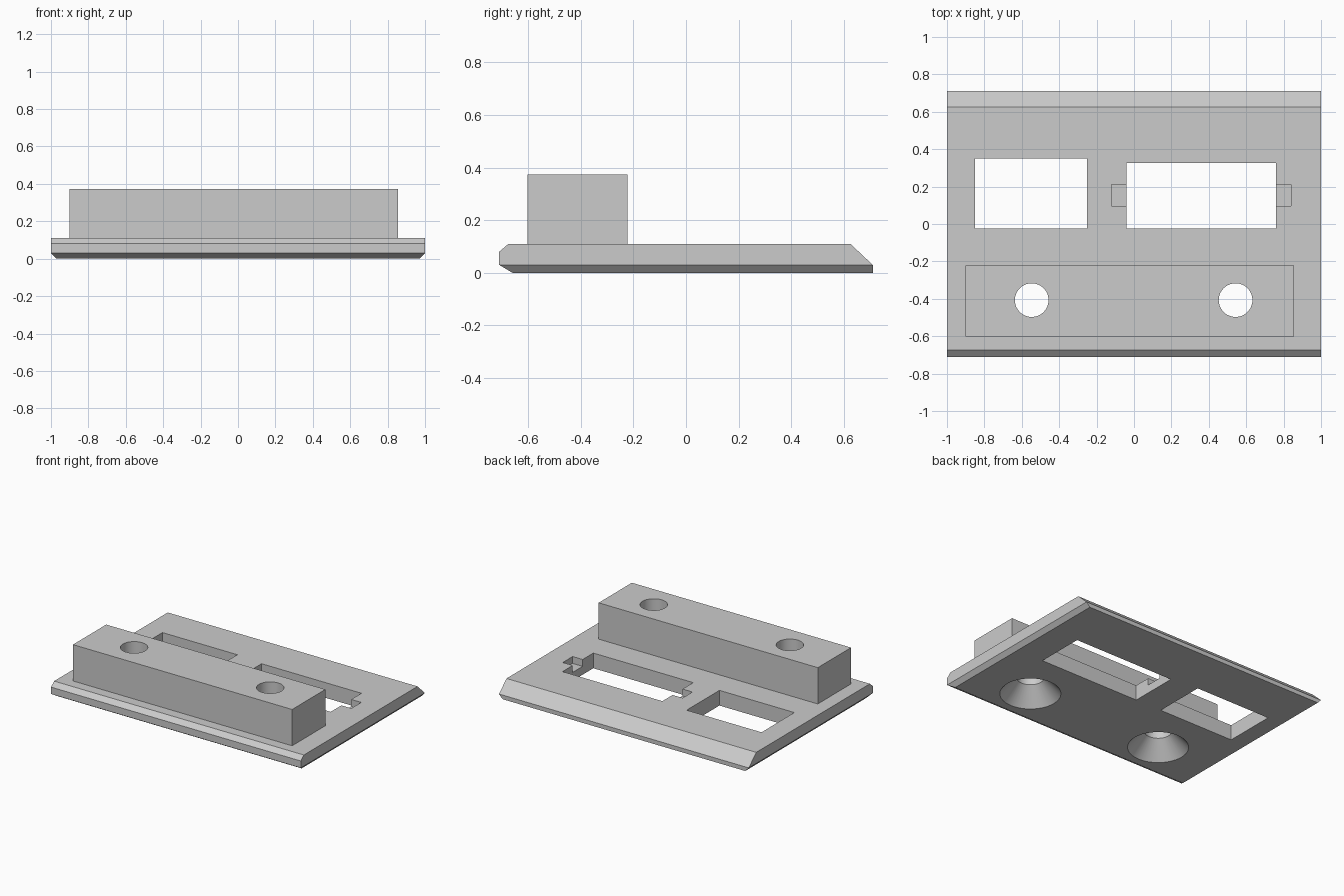
import bpy, bmesh, math

old = bpy.data.objects.get("Cube")
if old:
    bpy.data.objects.remove(old, do_unlink=True)

grey = bpy.data.materials.new("plain grey")
grey.use_nodes = True
COLOUR = (0.6, 0.6, 0.6, 1)
grey.diffuse_color = COLOUR
grey.node_tree.nodes["Principled BSDF"].inputs["Base Color"].default_value = COLOUR


def to_object(name, bm):
    bmesh.ops.recalc_face_normals(bm, faces=bm.faces)
    mesh = bpy.data.meshes.new(name)
    bm.to_mesh(mesh)
    bm.free()
    mesh.materials.append(grey)
    obj = bpy.data.objects.new(name, mesh)
    bpy.context.collection.objects.link(obj)
    return obj


def box(name, x0, x1, y0, y1, z0, z1):
    bm = bmesh.new()
    bmesh.ops.create_cube(bm, size=1)
    for v in bm.verts:
        v.co = (x1 if v.co.x > 0 else x0, y1 if v.co.y > 0 else y0, z1 if v.co.z > 0 else z0)
    return to_object(name, bm)


def revolved(name, x, y, profile, sides=48):
    # Closed solid from (radius, height) rings
    bm = bmesh.new()
    rings = [[bm.verts.new((x + r * math.cos(math.tau * i / sides),
                            y + r * math.sin(math.tau * i / sides), z))
              for i in range(sides)] for r, z in profile]
    for a, b in zip(rings, rings[1:]):
        for i in range(sides):
            j = (i + 1) % sides
            bm.faces.new((a[i], a[j], b[j], b[i]))
    bm.faces.new(rings[0])
    bm.faces.new(rings[-1])
    return to_object(name, bm)


def combine(target, other, operation):
    mod = target.modifiers.new(other.name, 'BOOLEAN')
    mod.operation = operation
    mod.solver = 'EXACT'
    mod.object = other
    bpy.context.view_layer.objects.active = target
    bpy.ops.object.modifier_apply(modifier=mod.name)
    bpy.data.objects.remove(other, do_unlink=True)


# Bevelled plate: (half width, y, z) outline, narrower at the underside
outline = [(1, -0.71, 0.03), (1, -0.71, 0.08), (1, -0.675, 0.11), (1, 0.625, 0.11),
           (1, 0.71, 0.03), (0.972, 0.71, 0), (0.972, -0.66, 0)]
bm = bmesh.new()
left = [bm.verts.new(p) for p in outline]
right = [bm.verts.new((-w, y, z)) for w, y, z in outline]
for i in range(len(outline)):
    j = (i + 1) % len(outline)
    bm.faces.new((left[i], left[j], right[j], right[i]))
for side in (left, right):
    bm.faces.new(side[:5])
    bm.faces.new((side[0], side[4], side[5], side[6]))
plate = to_object("mounting_plate", bm)

# Raised block along the front
combine(plate, box("front_block", -0.9, 0.855, -0.602, -0.222, 0.06, 0.373), 'UNION')

# Two windows, and a shallow notch at each end of the wider one
combine(plate, box("small_window", -0.85, -0.25, -0.025, 0.35, -0.1, 0.2), 'DIFFERENCE')
combine(plate, box("wide_window", -0.04, 0.76, -0.025, 0.327, -0.1, 0.2), 'DIFFERENCE')
combine(plate, box("window_notches", -0.12, 0.84, 0.097, 0.21, 0.06, 0.2), 'DIFFERENCE')

# Countersunk screw holes
for x in (-0.547, 0.543):
    hole = revolved("screw_hole", x, -0.407,
                    [(0.218, -0.02), (0.2, 0), (0.09, 0.12), (0.09, 0.5)])
    combine(plate, hole, 'DIFFERENCE')

bpy.ops.object.select_all(action='DESELECT')
plate.select_set(True)
bpy.context.view_layer.objects.active = plate
bpy.ops.object.shade_smooth_by_angle(angle=math.radians(20))
